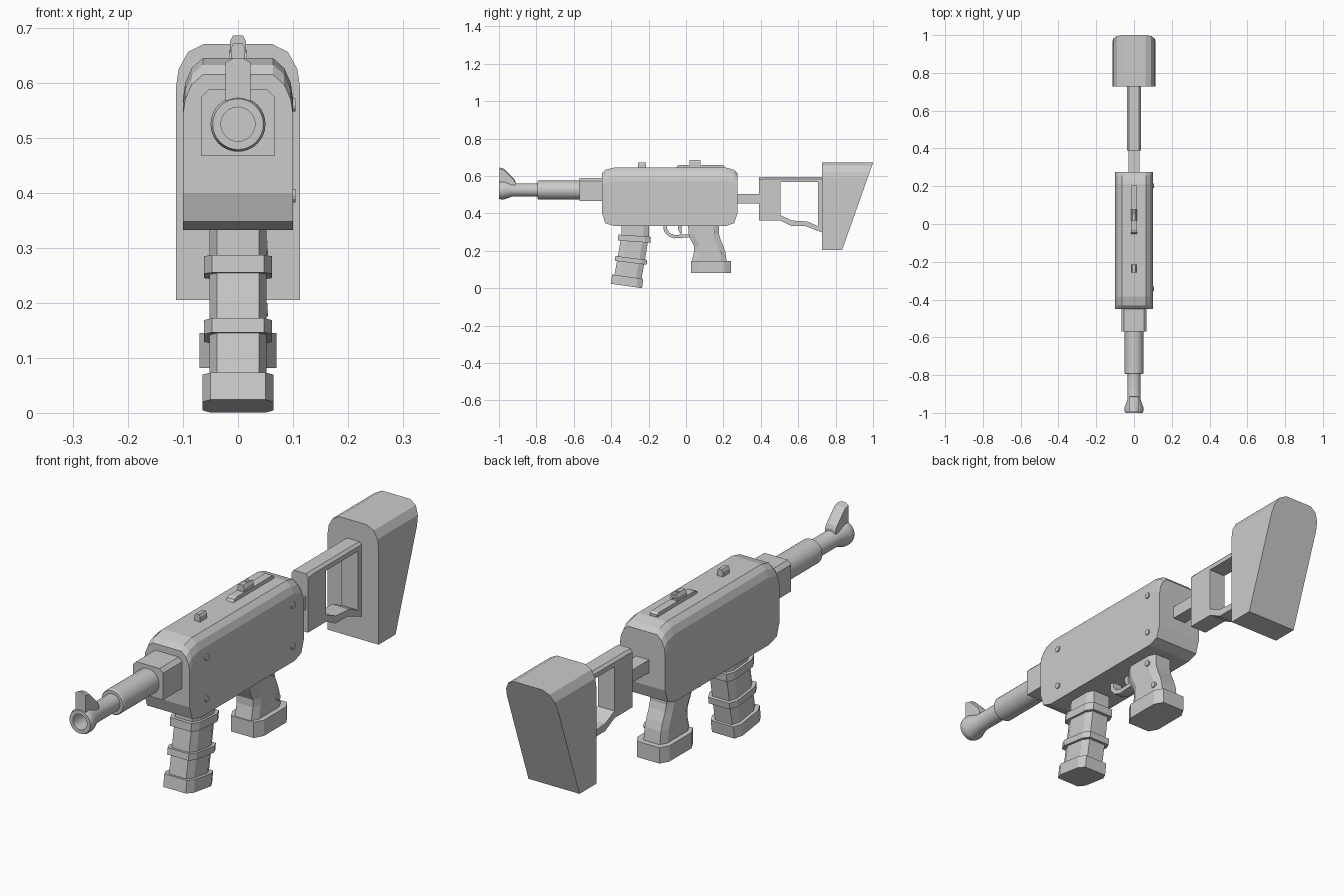
import bpy, bmesh, math

if "Cube" in bpy.data.objects:
    bpy.data.objects.remove(bpy.data.objects["Cube"])


def finish(name, bm, smooth=False):
    bmesh.ops.recalc_face_normals(bm, faces=bm.faces[:])
    me = bpy.data.meshes.new(name)
    bm.to_mesh(me)
    bm.free()
    ob = bpy.data.objects.new(name, me)
    bpy.context.collection.objects.link(ob)
    if smooth:
        bpy.ops.object.select_all(action='DESELECT')
        ob.select_set(True)
        bpy.context.view_layer.objects.active = ob
        bpy.ops.object.shade_smooth_by_angle(angle=math.radians(30))
    return ob


def loft_bm(rings, cyclic=False):
    bm = bmesh.new()
    vr = [[bm.verts.new(p) for p in r] for r in rings]
    n = len(vr[0])
    for k in range(len(vr) if cyclic else len(vr) - 1):
        a, b = vr[k], vr[(k + 1) % len(vr)]
        for i in range(n):
            j = (i + 1) % n
            bm.faces.new((a[i], a[j], b[j], b[i]))
    if not cyclic:
        bm.faces.new(vr[0])
        bm.faces.new(vr[-1])
    return bm


def loft(name, rings):
    return finish(name, loft_bm(rings))


def prism_x(name, pts, hw, x=0.0):
    """Side profile (y, z) extruded across x."""
    return loft(name, [[(x + s * hw, y, z) for y, z in pts] for s in (-1, 1)])


def prism_y(name, pts, y0, y1):
    """Front profile (x, z) extruded along y."""
    return loft(name, [[(x, y, z) for x, z in pts] for y in (y0, y1)])


def mirror(half):
    """Mirror a right-hand (x, z) outline into a closed one."""
    return half + [(-x, z) for x, z in reversed(half)]


def plan(hx, hy, cx, cy, y, z, tilt=0.0, h=0.0):
    """Corner-cut rectangle in plan, tilted about x at (y, z), shifted h along its axis."""
    p = [(hx - cx, hy), (hx, hy - cy), (hx, cy - hy), (hx - cx, -hy)]
    p += [(-a, b) for a, b in reversed(p)]
    s, c = math.sin(math.radians(tilt)), math.cos(math.radians(tilt))
    return [(a, y + b * c + h * s, z - b * s + h * c) for a, b in p]


def lathe_y(name, prof, zc, n=32):
    """Radius / y profile revolved about the bore axis."""
    rings = [[(r * math.cos(2 * math.pi * i / n), y, zc + r * math.sin(2 * math.pi * i / n))
              for i in range(n)] for r, y in prof]
    return finish(name, loft_bm(rings), True)


# receiver body: domed section lofted along its length
stations = [(-.449, .40, .615), (-.432, .348, .633), (-.385, .333, .645),
            (.215, .333, .645), (.258, .348, .633), (.275, .40, .615)]
loft("receiver", [[(x, y, z) for x, z in mirror(
    [(.1, zb), (.1, zt - .072), (.096, zt - .045), (.084, zt - .018), (.064, zt)])]
    for y, zb, zt in stations])

# handguard, barrel with bore, front sight
prism_y("handguard", mirror([(.067, .467), (.067, .574), (.052, .589)]), -.57, -.44)
lathe_y("barrel", [(.031, -.9), (.031, -1), (.046, -1), (.05, -.99), (.05, -.972),
                   (.035, -.93), (.035, -.795), (.047, -.795), (.05, -.79),
                   (.05, -.56)], .525)
loft("front_sight", [[(x, y, z) for x, z in mirror(
    [(0.001, .5575), (.023, .551), (.023, t - .008), (.009, t)])]
    for y, t in [(-.996, .645), (-.972, .639), (-.918, .585), (-.912, .57)]])

# top rail and small sights
prism_x("sight_rail", [(-.055, .64), (-.045, .655), (-.03, .66), (.195, .66),
                       (.205, .654), (.205, .64)], .016)
arch = mirror([(.015, 0), (.015, .03), (.009, .041)])
prism_y("rear_sight", [(x, z + .645) for x, z in arch], .018, .05)
slot = mirror([(.015, 0), (.015, .03), (.009, .041)]) + [
    (-.006, .041), (-.006, .026), (.006, .026), (.006, .041)]
u_half = [(.006, .025), (.006, .014), (.015, .014), (.015, .03), (.009, .041), (.005, .036)]
prism_y("rear_sight_loop", [(x, z + .645) for x, z in mirror(u_half)], .05, .078)
prism_y("middle_sight", [(x * .85, .64 + z * .8) for x, z in arch], -.257, -.215)

# curved magazine with bands and base
loft("magazine", [plan(.052, .073, .014, .03, *s) for s in
                  [(-.27, .35, 0), (-.272, .28, 3), (-.293, .155, 8), (-.313, .045, 8)]])
for nm, y, z, t, h, hx, hy in [("magazine_band_upper", -.276, .265, 4, .016, .062, .087),
                               ("magazine_band_lower", -.294, .149, 7, .013, .062, .086),
                               ("magazine_base", -.315, .037, 8, .025, .065, .084)]:
    loft(nm, [plan(hx, hy, .015, .03, y, z, t, s * h) for s in (-1, 1)])

# pistol grip and its base
grip = [(.35, .011, .176), (.29, .013, .176), (.262, .024, .184), (.225, .043, .2),
        (.195, .043, .21), (.14, .03, .218)]
loft("pistol_grip", [plan(.05, (b - a) / 2, .014, .03, (a + b) / 2, z) for z, a, b in grip])
loft("grip_base", [plan(.07, .106, .02, .035, .134, z) for z in (.082, .145)])

# trigger guard and trigger
prism_x("trigger_guard", [(-.122, .345), (-.118, .305), (-.097, .28), (-.065, .267),
                          (.03, .273), (.03, .289), (-.06, .285), (-.085, .293),
                          (-.1, .312), (-.102, .345)], .02)
prism_x("trigger", [(-.045, .345), (-.043, .315), (-.03, .291), (-.02, .293),
                    (-.024, .315), (-.018, .345)], .011)

# stock connector
prism_y("stock_connector", mirror([(.029, .454), (.029, .505)]), .26, .4)

# skeleton stock frame around an open window
outer = [(.39, .595), (.39, .362), (.505, .362), (.565, .332), (.64, .332), (.735, .295), (.735, .595)]
inner = [(.505, .567), (.505, .45), (.505, .39), (.565, .362), (.65, .357), (.705, .332), (.705, .567)]
w = .037
bm = loft_bm([[(s * w, y, z) for y, z in pts] for pts, s in
              [(outer, -1), (outer, 1), (inner, 1), (inner, -1)]], True)
edges = [e for e in bm.edges if all(v.co.z > .59 for v in e.verts)
         and abs(e.verts[0].co.y - e.verts[1].co.y) > .2]
bmesh.ops.bevel(bm, geom=edges, offset=.01, segments=1, affect='EDGES')
finish("stock_frame", bm)

# butt: domed block with a raked rear face
section = mirror([(.113, .205), (.113, .59), (.108, .625), (.091, .656), (.062, .671)])
loft("stock_butt", [[(x, .728, z) for x, z in section],
                    [(x, .835 + (z - .205) * .354, z) for x, z in section]])

# pins on the right-hand side
pins = [(y, z, .1) for y in (-.342, .203) for z in (.56, .395)] + [(.142, .3, .05), (.18, .187, .05)]
for i, (py, pz, px) in enumerate(pins):
    circ = [(py + .012 * math.cos(k * math.pi / 6), pz + .012 * math.sin(k * math.pi / 6))
            for k in range(12)]
    prism_x(f"pin_{i + 1}", circ, .008, px - .003)
